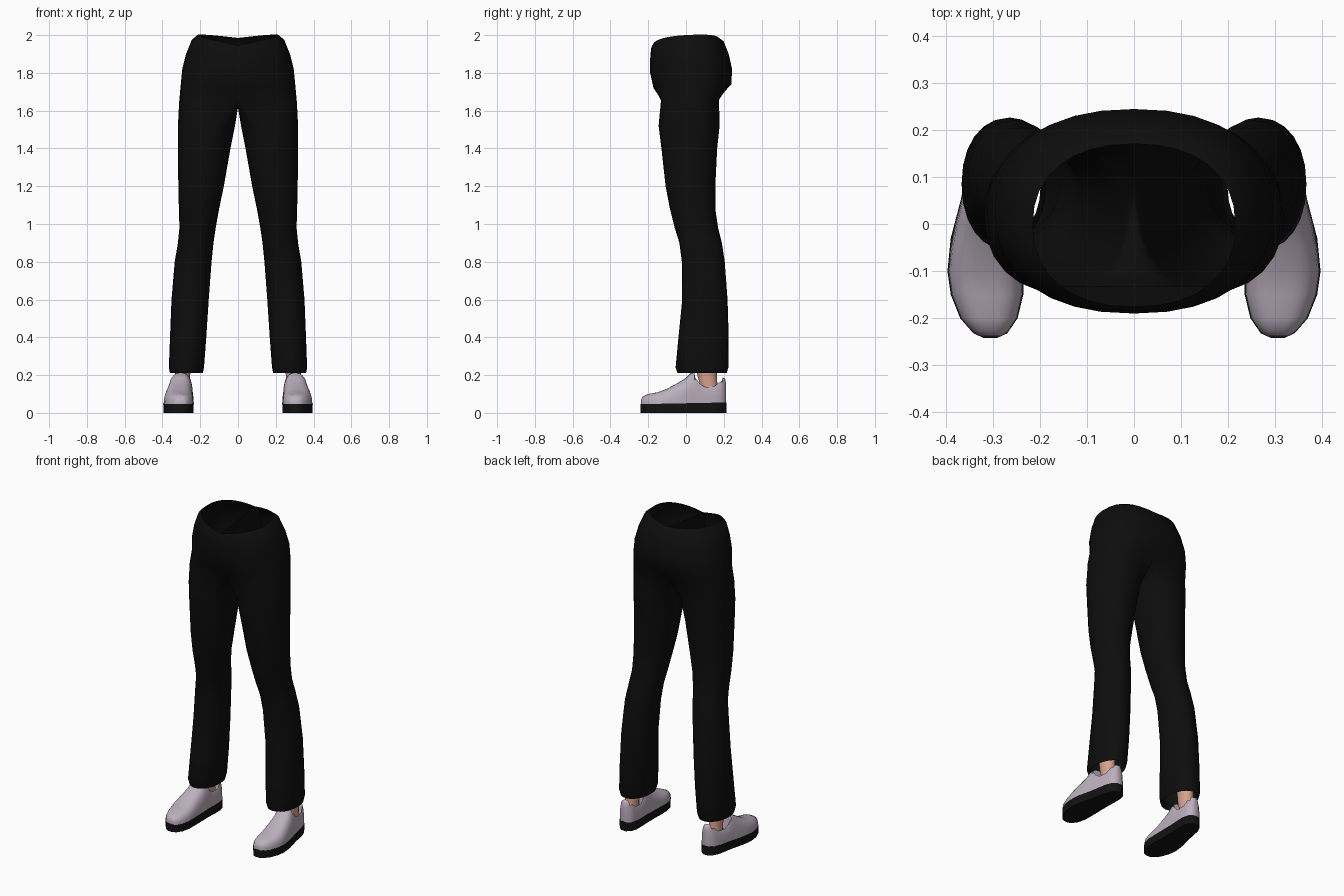
import bpy, bmesh, math

if "Cube" in bpy.data.objects:
    bpy.data.objects.remove(bpy.data.objects["Cube"])


def material(name, rgb):
    m = bpy.data.materials.new(name)
    m.diffuse_color = (*rgb, 1)
    m.use_nodes = True
    m.node_tree.nodes["Principled BSDF"].inputs["Base Color"].default_value = m.diffuse_color
    return m


BLACK = material("black cloth", (0.004, 0.004, 0.004))
RUBBER = material("black rubber", (0.006, 0.006, 0.006))
LILAC = material("pale lilac leather", (0.50, 0.43, 0.51))
SKIN = material("skin", (0.68, 0.36, 0.26))


def lerp(table, y):
    """Interpolate rows (key, a, b, ...) at key y."""
    for r, s in zip(table, table[1:]):
        if y <= s[0]:
            f = max(0, (y - r[0]) / (s[0] - r[0]))
            return [p + (q - p) * f for p, q in zip(r[1:], s[1:])]
    return list(table[-1][1:])


def spow(v, e):
    return math.copysign(abs(v) ** e, v)


def loft(name, rings, mat, closed=True, caps=False, angle=50):
    """Skin rings of points; open rings join to the first points of longer ones."""
    bm = bmesh.new()
    vs = [[bm.verts.new(p) for p in ring] for ring in rings]
    for a, b in zip(vs, vs[1:]):
        n = min(len(a), len(b))
        full = closed and len(a) == len(b)
        for i in range(n if full else n - 1):
            j = (i + 1) % n
            bm.faces.new((a[i], a[j], b[j], b[i]))
    if caps:
        bm.faces.new(vs[0])
        bm.faces.new(vs[-1])
    bmesh.ops.recalc_face_normals(bm, faces=bm.faces)
    me = bpy.data.meshes.new(name)
    bm.to_mesh(me)
    bm.free()
    me.materials.append(mat)
    ob = bpy.data.objects.new(name, me)
    bpy.context.collection.objects.link(ob)
    bpy.ops.object.select_all(action='DESELECT')
    ob.select_set(True)
    bpy.context.view_layer.objects.active = ob
    bpy.ops.object.shade_smooth_by_angle(angle=math.radians(angle))
    mod = ob.modifiers.new("mirror", 'MIRROR')
    mod.use_clip = True
    mod.merge_threshold = 0.0005
    return ob


# Trousers: half rings for the hips, then full rings down the leg
OUT = 16    # segments on the outer side
INN = 7     # extra points on the inner thigh


def hip_ring(zf, zs, zb, w, yf, yb, e=0.88, dip=0.0):
    pts = []
    for i in range(OUT + 1):
        t = i / OUT
        s, c = math.sin(math.pi * t), math.cos(math.pi * t)
        z = (zf * (1 - t) * (1 - 2 * t) + zs * 4 * t * (1 - t)
             + zb * t * (2 * t - 1))
        d = (yb - yf) / 2 * (1 - dip * c ** 8)
        x = w * max(s, 0) ** e if 0 < i < OUT else 0
        pts.append((x, (yf + yb) / 2 - d * spow(c, e), z))
    return pts


def leg_ring(z, xi, xo, yf, yb):
    pts = []
    for i in range(OUT + INN + 1):
        a = math.radians(-30 + 15 * i)
        pts.append(((xi + xo) / 2 + (xo - xi) / 2 * math.sin(a),
                    (yf + yb) / 2 - (yb - yf) / 2 * spow(math.cos(a), 0.92), z))
    return pts


hips = [(1.945, 2.0, 1.985, 0.215, -0.175, 0.17),
        (1.93, 1.975, 1.965, 0.245, -0.185, 0.20),
        (1.87, 1.90, 1.90, 0.275, -0.19, 0.226),
        (1.80, 1.82, 1.82, 0.295, -0.19, 0.244),
        (1.72, 1.73, 1.74, 0.304, -0.172, 0.240)]
legs = [(1.52, 0.016, 0.318, -0.145, 0.178),
        (1.40, 0.040, 0.318, -0.130, 0.165),
        (1.20, 0.075, 0.316, -0.108, 0.155),
        (1.08, 0.100, 0.313, -0.085, 0.155),
        (0.98, 0.118, 0.310, -0.060, 0.170),
        (0.90, 0.130, 0.318, -0.035, 0.190),
        (0.80, 0.140, 0.335, -0.022, 0.205),
        (0.60, 0.155, 0.352, -0.020, 0.220),
        (0.40, 0.168, 0.360, -0.040, 0.226),
        (0.24, 0.180, 0.366, -0.055, 0.224),
        (0.21, 0.187, 0.360, -0.045, 0.215),
        (0.24, 0.198, 0.350, -0.030, 0.200)]     # hem folded inward
crotch = hip_ring(1.665, 1.64, 1.67, 0.312, -0.152, 0.195, 0.75, 0.12)
y0, y1 = crotch[0][1], crotch[-1][1]
for k in range(1, INN + 1):
    f = k / (INN + 1)
    crotch.append((0, y1 + (y0 - y1) * f, 1.667 - 0.05 * math.sin(math.pi * f) ** 0.7))
loft("trousers", [hip_ring(*h) for h in hips] + [crotch]
     + [leg_ring(*r) for r in legs], BLACK, angle=80)

# Shoe plan: y, centre x, half width
PLAN = [(-0.242, 0.305, 0.014), (-0.232, 0.305, 0.036), (-0.20, 0.308, 0.061),
        (-0.15, 0.312, 0.077), (-0.10, 0.315, 0.081), (-0.03, 0.312, 0.077),
        (0.05, 0.302, 0.066), (0.10, 0.296, 0.062), (0.16, 0.290, 0.056),
        (0.195, 0.287, 0.042), (0.215, 0.287, 0.016)]


def sole_top(y):
    return 0.05 + 0.02 * (y + 0.05)


# Sole
sole = []
for y, cx, w in PLAN:
    t = sole_top(y)
    sole.append([(cx - w * 0.97, y, 0), (cx + w * 0.97, y, 0),
                 (cx + w, y, t), (cx - w, y, t)])
loft("shoe_sole", sole, RUBBER, caps=True, angle=40)

# Shoe upper: y, top height, 1 where the collar is open
TOPS = [(-0.238, 0.068, 0), (-0.229, 0.086, 0), (-0.20, 0.100, 0),
        (-0.15, 0.109, 0), (-0.10, 0.128, 0), (-0.05, 0.155, 0),
        (0.0, 0.185, 0), (0.025, 0.210, 0), (0.045, 0.212, 0), (0.056, 0.195, 1),
        (0.075, 0.167, 1), (0.10, 0.148, 1), (0.15, 0.152, 1),
        (0.18, 0.178, 1), (0.194, 0.188, 0), (0.207, 0.182, 0), (0.212, 0.15, 0)]
upper = []
for y, h, is_open in TOPS:
    cx, w = lerp(PLAN, y)
    base = sole_top(y) - 0.004
    ring = []
    for j in range(17):
        c, s = math.cos(math.pi * j / 16), math.sin(math.pi * j / 16)
        z = base + (h - base) * max(s, 0) ** 0.75
        if is_open:
            z = base + (h - base) * min(1, max(s, 0) ** 0.75 * 1.15)
            if abs(c) < 0.6:
                z = 0.11
        ring.append((cx - w * 0.97 * spow(c, 0.7), y, z))
    upper.append(ring)
loft("shoe_upper", upper, LILAC, caps=True, angle=60)

# Ankle
ankle = []
for z, rx, ry, y in [(0.09, 0.040, 0.050, 0.125), (0.15, 0.038, 0.046, 0.12),
                     (0.20, 0.040, 0.052, 0.112), (0.28, 0.044, 0.054, 0.108)]:
    ankle.append([(0.293 + rx * math.cos(a), y + ry * math.sin(a), z)
                  for a in [math.tau * k / 16 for k in range(16)]])
loft("ankle", ankle, SKIN, caps=True)
